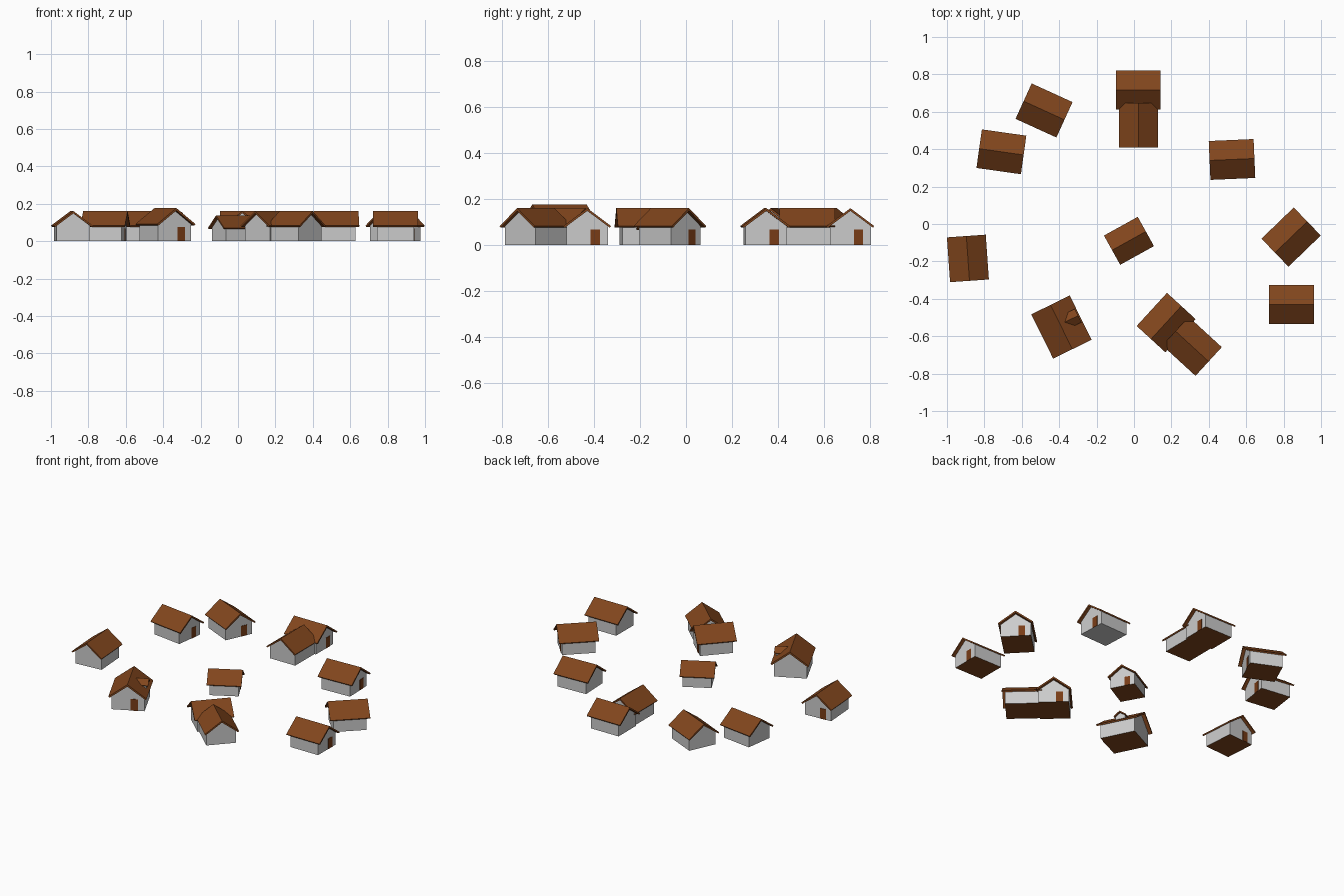
import bpy, bmesh
from math import radians, cos, sin
from mathutils import Matrix

if "Cube" in bpy.data.objects:
    bpy.data.objects.remove(bpy.data.objects["Cube"])


def make_mat(name, rgb):
    m = bpy.data.materials.new(name)
    m.diffuse_color = (*rgb, 1)
    m.use_nodes = True
    m.node_tree.nodes["Principled BSDF"].inputs["Base Color"].default_value = m.diffuse_color
    return m


BROWN = make_mat("roof_brown", (0.22, 0.06, 0.012))
DOOR = make_mat("door_brown", (0.19, 0.045, 0.008))
GREY = make_mat("wall_grey", (0.8, 0.8, 0.8))


def prism(name, profile, x0, x1, matrix, mats, brown_floor=False):
    """Extrude a (y, z) profile along x from x0 to x1, then place it."""
    bm = bmesh.new()
    face = bm.faces.new([bm.verts.new((x0, y, z)) for y, z in profile])
    ext = bmesh.ops.extrude_face_region(bm, geom=[face])
    moved = [v for v in ext["geom"] if isinstance(v, bmesh.types.BMVert)]
    bmesh.ops.translate(bm, verts=moved, vec=(x1 - x0, 0, 0))
    bmesh.ops.recalc_face_normals(bm, faces=bm.faces)
    if brown_floor:
        for f in bm.faces:
            if f.normal.z < -0.9:
                f.material_index = 1
    mesh = bpy.data.meshes.new(name)
    bm.transform(matrix)
    bm.to_mesh(mesh)
    bm.free()
    for m in mats:
        mesh.materials.append(m)
    bpy.context.collection.objects.link(bpy.data.objects.new(name, mesh))


def gable(half, base, eave, peak):
    return [(-half, base), (half, base), (half, eave), (0, peak), (-half, eave)]


def chevron(half, eave, peak, t):
    return [(-half, eave), (0, peak), (half, eave),
            (half - t * 0.6, eave - t * 0.7), (0, peak - t * 1.2),
            (-half + t * 0.6, eave - t * 0.7)]


def house(name, x, y, angle, scale=1.0, door=True, floor=True):
    m = (Matrix.Translation((x, y, 0)) @ Matrix.Rotation(radians(angle), 4, 'Z')
         @ Matrix.Scale(scale, 4))
    prism(name + "_walls", gable(0.09, 0, 0.082, 0.15), -0.1, 0.1, m, [GREY, BROWN], floor)
    prism(name + "_roof", chevron(0.104, 0.083, 0.161, 0.01), -0.12, 0.12, m, [BROWN])
    # door sits off-centre in the gable end
    if door:
        prism(name + "_door", [(0.015, 0), (0.055, 0), (0.055, 0.068), (0.015, 0.068)],
              0.095, 0.102, m, [DOOR])
    return m


def house_with_wing(name, x, y, angle):
    house(name, x, y, angle)
    a = radians(angle - 90)
    house(name + "_wing", x + 0.188 * cos(a), y + 0.188 * sin(a), angle - 90, door=False)


# plain cottages around the ring: x, y, angle
for i, (x, y, a) in enumerate([(-0.481, 0.607, -24.5), (-0.709, 0.386, -8),
                               (-0.888, -0.184, 94), (0.842, -0.43, 0),
                               (0.84, -0.07, 44)]):
    house(f"cottage_{i + 1}", x, y, a)
house("plain_floor_cottage", 0.524, 0.345, 2.5, floor=False)

# small central cottage
house("central_cottage", -0.027, -0.09, 29, 0.86)

# L-shaped houses
house_with_wing("north_house", 0.023, 0.716, 0)
house_with_wing("south_house", 0.172, -0.527, 47.5)

# larger house with a roof dormer
big = house("dormer_house", -0.388, -0.551, -63.7, 1.1)
d = big @ Matrix.Translation((-0.014, 0, 0)) @ Matrix.Rotation(radians(90), 4, 'Z')
prism("dormer_walls", gable(0.028, 0.09, 0.115, 0.135), 0.035, 0.087, d, [GREY])
prism("dormer_roof", chevron(0.036, 0.115, 0.142, 0.007), 0.025, 0.097, d, [BROWN])
